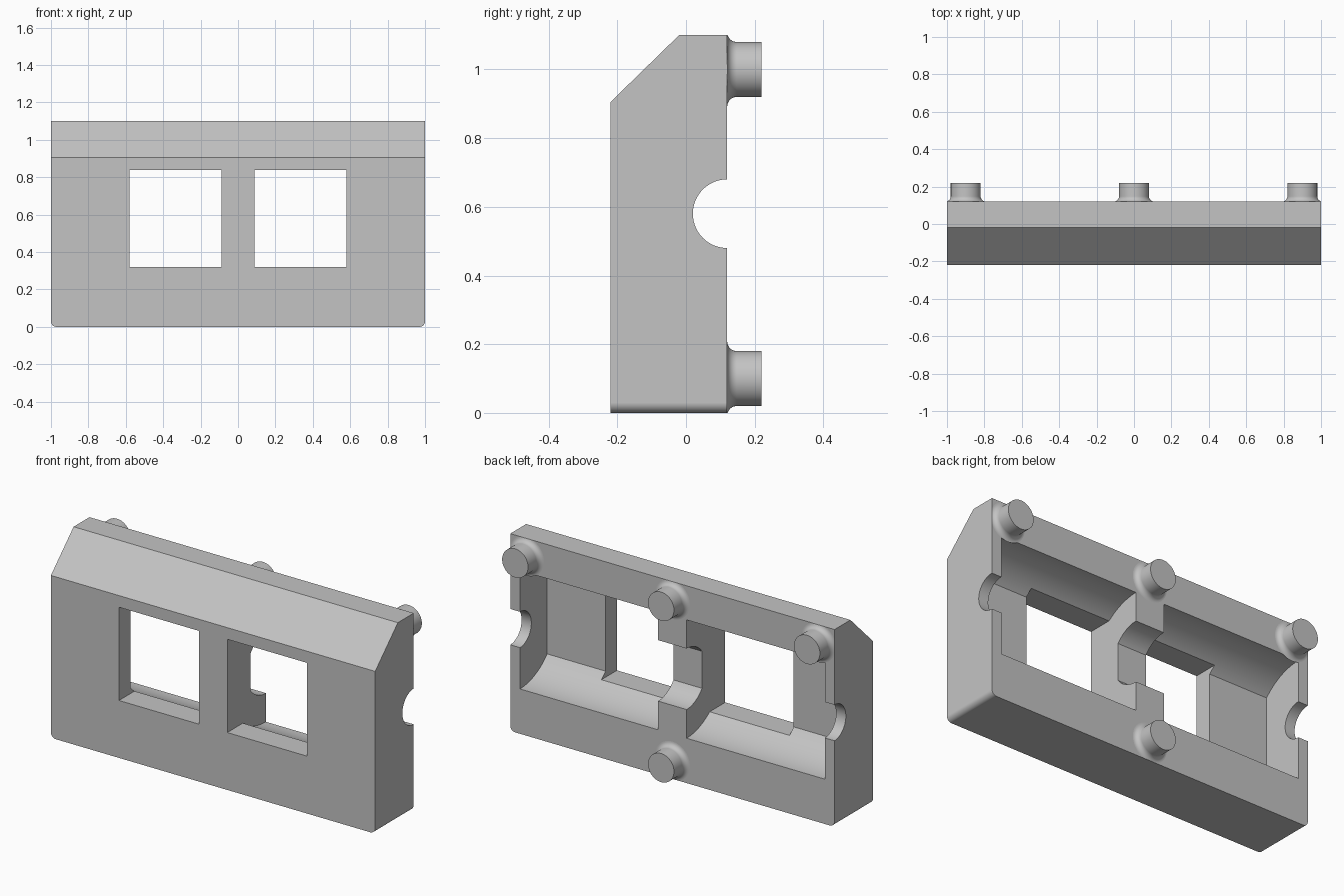
import bpy, bmesh, math
from mathutils import Vector

if "Cube" in bpy.data.objects:
    bpy.data.objects.remove(bpy.data.objects["Cube"], do_unlink=True)

GREY = (0.55, 0.55, 0.55, 1.0)
mat = bpy.data.materials.new("plain grey")
mat.use_nodes = True
mat.diffuse_color = GREY
mat.node_tree.nodes["Principled BSDF"].inputs["Base Color"].default_value = GREY

BACK, TOP, AXIS_Z = 0.12, 1.10, 0.58   # rear plane, height, height of the round recesses
INNER, OUTER = 0.088, 0.94             # sides of each rear pocket


def finish(name, bm):
    bmesh.ops.remove_doubles(bm, verts=bm.verts, dist=1e-5)
    bmesh.ops.recalc_face_normals(bm, faces=bm.faces)
    mesh = bpy.data.meshes.new(name)
    bm.to_mesh(mesh)
    bm.free()
    mesh.materials.append(mat)
    obj = bpy.data.objects.new(name, mesh)
    bpy.context.collection.objects.link(obj)
    return obj


def prism(profile, x0, x1):
    """Extrude a (y, z) outline along x."""
    bm = bmesh.new()
    face = bm.faces.new([bm.verts.new((x0, y, z)) for y, z in profile])
    new = bmesh.ops.extrude_face_region(bm, geom=[face])["geom"]
    moved = [v for v in new if isinstance(v, bmesh.types.BMVert)]
    bmesh.ops.translate(bm, verts=moved, vec=Vector((x1 - x0, 0, 0)))
    return bm


def round_recess(radius, depth, steps=20):
    """Outline of a round recess in the rear plane, cut flat at the given depth."""
    limit = math.asin(depth / radius)
    arc = [(radius * math.sin(limit * i / steps), radius * math.cos(limit * i / steps))
           for i in range(steps + 1)]
    lower = [(BACK - d, AXIS_Z - h) for d, h in arc]
    upper = [(BACK - d, AXIS_Z + h) for d, h in reversed(arc)]
    if depth >= radius:
        upper = upper[1:]
    rear = BACK + 0.1
    return [(rear, AXIS_Z - radius)] + lower + upper + [(rear, AXIS_Z + radius)]


def activate(obj):
    bpy.ops.object.select_all(action='DESELECT')
    obj.select_set(True)
    bpy.context.view_layer.objects.active = obj


def smooth(obj):
    activate(obj)
    bpy.ops.object.shade_smooth_by_angle(angle=math.radians(25))
    mod = obj.modifiers.new("flat_faces", 'WEIGHTED_NORMAL')
    mod.keep_sharp = True


# Panel with sloped top front and rounded bottom corners
bm = prism([(-0.22, 0), (BACK, 0), (BACK, TOP), (-0.02, TOP), (-0.22, 0.905)], -1, 1)
corners = [e for e in bm.edges if all(v.co.z < 1e-4 for v in e.verts)
           and abs(e.verts[0].co.x - e.verts[1].co.x) < 1e-4]
bmesh.ops.bevel(bm, geom=corners, offset=0.03, segments=8, profile=0.5, affect='EDGES')
panel = finish("panel", bm)


def cut(bm):
    cutter = finish("cutter", bm)
    cutter.hide_render = True
    mod = panel.modifiers.new("cut", 'BOOLEAN')
    mod.operation, mod.solver, mod.object = 'DIFFERENCE', 'EXACT', cutter
    activate(panel)
    bpy.ops.object.modifier_apply(modifier=mod.name)
    bpy.data.objects.remove(cutter, do_unlink=True)


# Rear pockets, window openings and end notches on both sides
window = [(-0.3, 0.32), (0, 0.32), (0, 0.84), (-0.3, 0.84)]
for side in (-1, 1):
    cut(prism(round_recess(0.33, 0.24), side * INNER, side * OUTER))
    cut(prism(window, side * INNER, side * 0.58))
    cut(prism(round_recess(0.1, 0.1), side * 0.9, side * 1.1))
# Wider recess across the centre divider
cut(prism(round_recess(0.17, 0.135), -0.12, 0.12))
smooth(panel)


# Mounting pegs with a flared foot
def peg(name, x, z, radius=0.08, flare=0.028, sides=48):
    profile = [(radius + flare * (1 - math.sin(a)), BACK + flare * (1 - math.cos(a)))
               for a in (math.pi / 2 * i / 8 for i in range(9))]
    profile.append((radius, 0.22))
    bm = bmesh.new()
    rings = []
    for r, y in profile:
        ring = []
        for i in range(sides):
            t = 2 * math.pi * i / sides
            px = max(-1, min(1, x + r * math.cos(t)))
            pz = max(0, min(TOP, z + r * math.sin(t)))
            ring.append(bm.verts.new((px, y, pz)))
        rings.append(ring)
    for a, b in zip(rings, rings[1:]):
        for i in range(sides):
            j = (i + 1) % sides
            bm.faces.new((a[i], a[j], b[j], b[i]))
    bm.faces.new(rings[0])
    bm.faces.new(rings[-1])
    smooth(finish(name, bm))


for name, x in (("left", 0.9), ("centre", 0), ("right", -0.9)):
    peg("top_" + name + "_peg", x, 1.0)
peg("bottom_peg", 0, 0.1)
